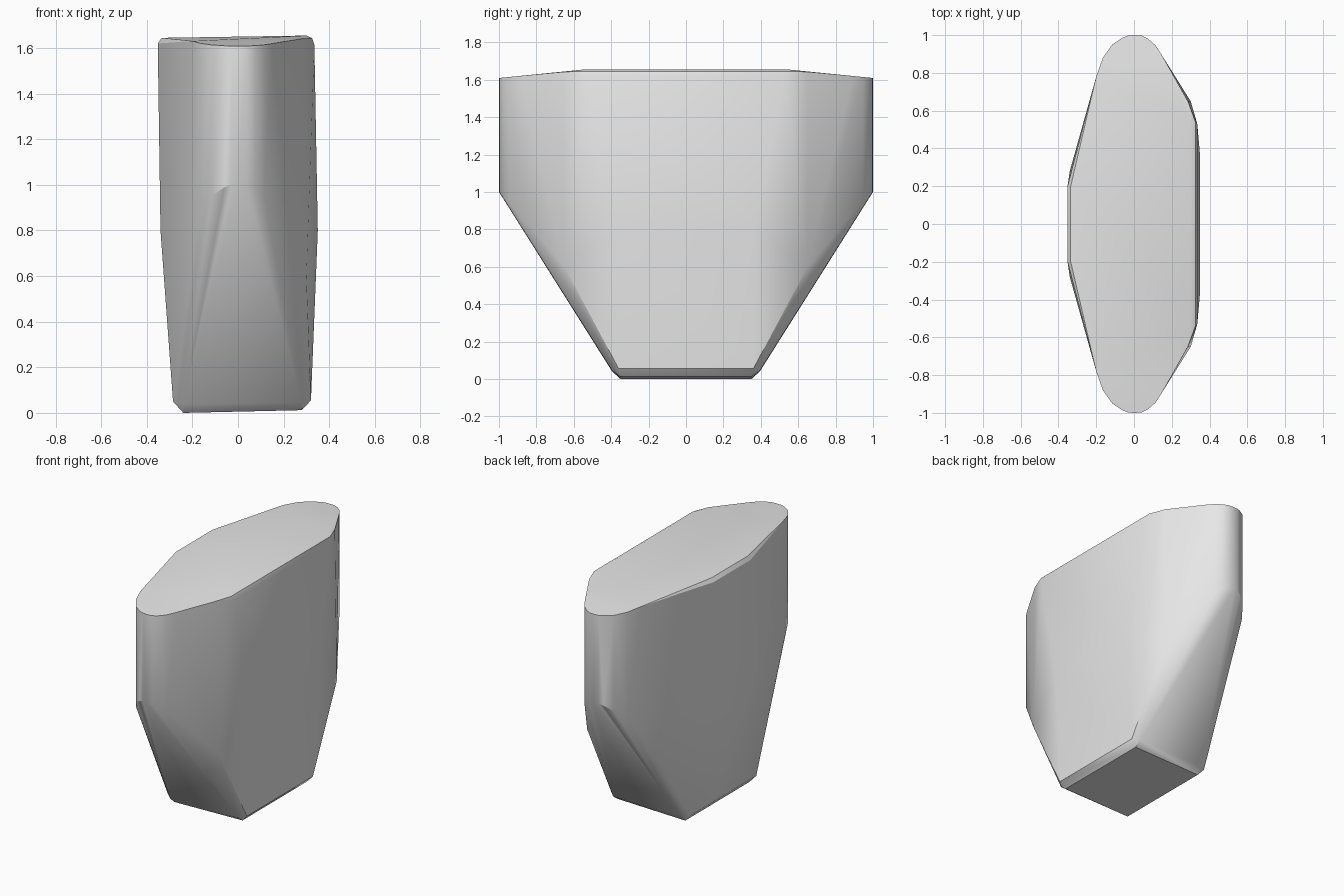
import bpy
import bmesh
import math

cube = bpy.data.objects.get("Cube")
if cube:
    bpy.data.objects.remove(cube, do_unlink=True)

grey = bpy.data.materials.new("plain grey")
grey.use_nodes = True
grey.diffuse_color = (0.8, 0.8, 0.8, 1)
grey.node_tree.nodes["Principled BSDF"].inputs["Base Color"].default_value = (0.8, 0.8, 0.8, 1)


def crown(y):
    """Height of the top: flat in the middle, sloping to both ends."""
    return 1.655 - 0.1 * max(0, y - 0.54)


# Rounded end outline (x, y), used for the rim and for the lower end of the wall
end_arc = [(-0.2, 0.78), (-0.165, 0.88), (-0.115, 0.95), (-0.06, 0.987), (-0.03, 0.998),
           (0.0, 1.0), (0.04, 0.998), (0.075, 0.98), (0.115, 0.945), (0.15, 0.89)]

points = []
for x, y in end_arc:
    points.append((x, y, crown(y)))
    points.append((x, y, 1 - 0.98 * (0.998 - min(y, 0.998))))

# Rims of the two long sides
points += [(-0.352, 0.2, 1.62), (-0.335, 0.2, 1.645),
           (0.285, 0.65, 1.642), (0.3, 0.54, 1.655),
           (0.325, 0.54, 1.644), (0.335, 0.53, 1.615)]
# Widest part of the body
points += [(-0.34, 0.28, 0.8), (-0.23, 0.65, 0.58),
           (0.35, 0.36, 0.8), (0.3, 0.65, 0.6)]
# Chamfered foot
points += [(-0.285, 0.36, 0.05), (-0.24, 0.395, 0.04), (-0.24, 0.35, 0.0),
           (0.32, 0.36, 0.055), (0.28, 0.395, 0.045), (0.28, 0.35, 0.012)]

# Wrap the mirrored points in one convex body
bm = bmesh.new()
for side in (-1, 1):
    for x, y, z in points:
        bm.verts.new((x, side * y, z))
bmesh.ops.convex_hull(bm, input=bm.verts[:])
bmesh.ops.delete(bm, geom=[v for v in bm.verts if not v.link_faces], context="VERTS")
bmesh.ops.dissolve_limit(bm, angle_limit=math.radians(1), verts=bm.verts[:], edges=bm.edges[:])
bmesh.ops.recalc_face_normals(bm, faces=bm.faces[:])

mesh = bpy.data.meshes.new("tapered_body")
bm.to_mesh(mesh)
bm.free()
mesh.materials.append(grey)
body = bpy.data.objects.new("tapered_body", mesh)
bpy.context.collection.objects.link(body)

bpy.ops.object.select_all(action="DESELECT")
body.select_set(True)
bpy.context.view_layer.objects.active = body
bpy.ops.object.shade_smooth_by_angle(angle=math.radians(32))
